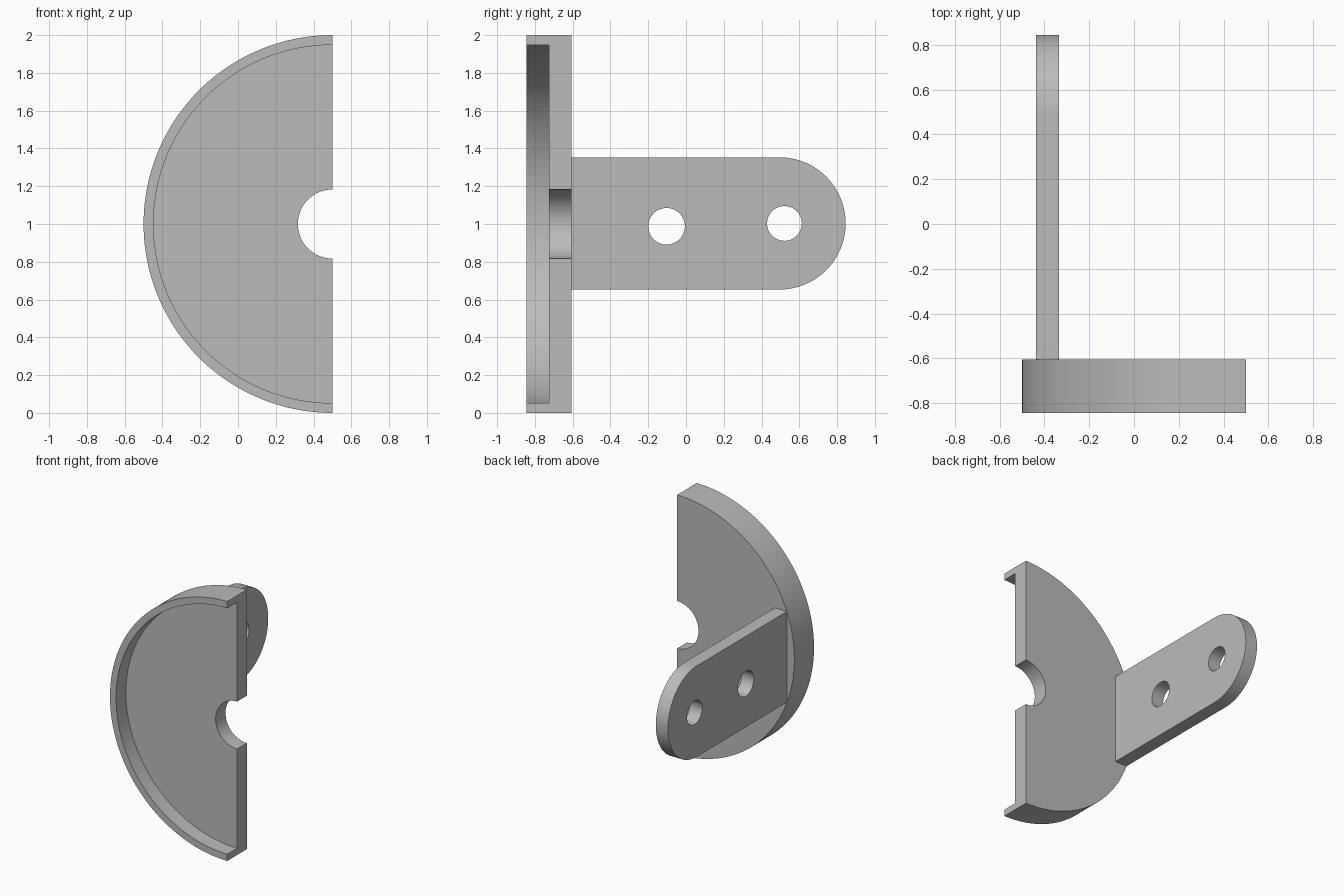
import bpy, bmesh, math
from mathutils import Vector

if "Cube" in bpy.data.objects:
    bpy.data.objects.remove(bpy.data.objects["Cube"])

GREY = (0.5, 0.5, 0.5, 1)
grey = bpy.data.materials.new("plain grey")
grey.use_nodes = True
grey.diffuse_color = GREY
grey.node_tree.nodes["Principled BSDF"].inputs["Base Color"].default_value = GREY


def arc(cu, cv, r, start, end, n):
    """Points along an arc, angles in degrees, both ends included."""
    angles = [math.radians(start + (end - start) * i / n) for i in range(n + 1)]
    return [(cu + r * math.cos(a), cv + r * math.sin(a)) for a in angles]


def circle(cu, cv, r, n=48):
    return arc(cu, cv, r, 0, 360, n)[:-1]


def extrude_profile(name, loops, to_3d, direction):
    """Fill an outline (with optional holes) and extrude it to a solid."""
    bm = bmesh.new()
    for loop in loops:
        verts = [bm.verts.new(to_3d(u, v)) for u, v in loop]
        for i, vert in enumerate(verts):
            bm.edges.new((vert, verts[i - 1]))
    bmesh.ops.triangle_fill(bm, edges=bm.edges[:], use_beauty=True)
    solid = bmesh.ops.extrude_face_region(bm, geom=bm.faces[:], use_keep_orig=True)
    moved = [g for g in solid["geom"] if isinstance(g, bmesh.types.BMVert)]
    bmesh.ops.translate(bm, verts=moved, vec=Vector(direction))
    bmesh.ops.recalc_face_normals(bm, faces=bm.faces[:])
    mesh = bpy.data.meshes.new(name)
    bm.to_mesh(mesh)
    bm.free()
    mesh.materials.append(grey)
    obj = bpy.data.objects.new(name, mesh)
    bpy.context.collection.objects.link(obj)
    bpy.ops.object.select_all(action="DESELECT")
    obj.select_set(True)
    bpy.context.view_layer.objects.active = obj
    bpy.ops.object.shade_smooth_by_angle(angle=math.radians(30))
    return obj


# Half-round tray: floor plate with a centre notch, and a raised rim in front
FRONT, FLOOR, BACK = -0.845, -0.725, -0.605
CX, CZ, R_OUT, R_IN, R_NOTCH = 0.5, 1.0, 1.0, 0.948, 0.183


def half_ring(r_outer, r_inner):
    return arc(CX, CZ, r_outer, 90, 270, 96) + arc(CX, CZ, r_inner, 270, 90, 96)


extrude_profile("half_disc_floor", [half_ring(R_OUT, R_NOTCH)],
                lambda x, z: (x, FLOOR, z), (0, BACK - FLOOR, 0))
extrude_profile("half_disc_rim", [half_ring(R_OUT, R_IN)],
                lambda x, z: (x, FRONT, z), (0, FLOOR - FRONT, 0))

# Mounting arm: round-ended plate with two bolt holes, standing off the back
ARM_Z, ARM_R, ARM_END = 1.003, 0.35, 0.495
outline = [(BACK, ARM_Z - ARM_R)] + arc(ARM_END, ARM_Z, ARM_R, -90, 90, 64) + [(BACK, ARM_Z + ARM_R)]
holes = [circle(-0.103, 0.988, 0.097), circle(0.521, ARM_Z, 0.092)]
extrude_profile("mounting_arm", [outline] + holes,
                lambda y, z: (-0.438, y, z), (0.104, 0, 0))
